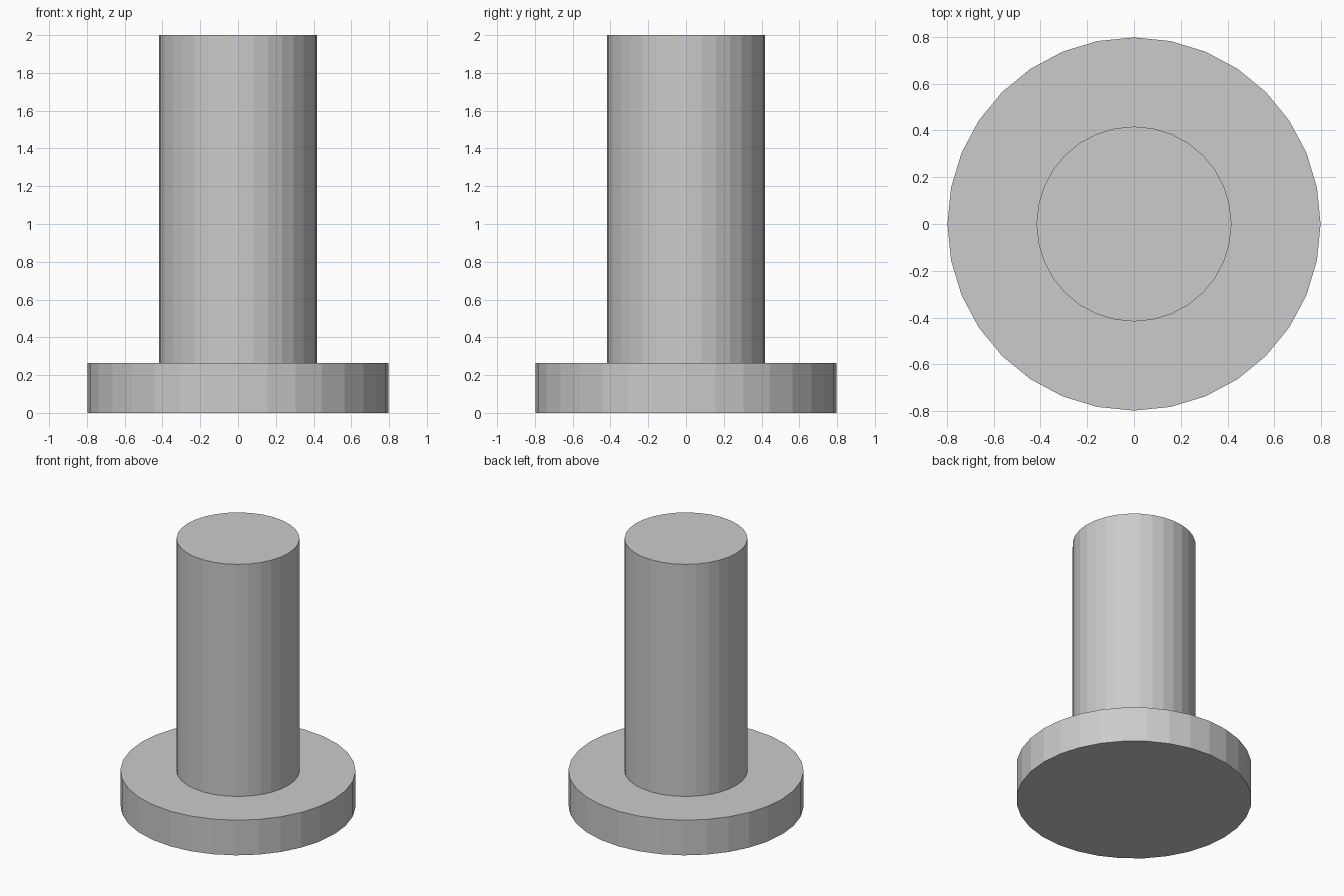
import bpy, bmesh
from math import sin, cos, tau

if "Cube" in bpy.data.objects:
    bpy.data.objects.remove(bpy.data.objects["Cube"])

SIDES = 32
# Profile (radius, z): flange base, flange rim, shaft foot, shaft top
PROFILE = [(0.798, 0.0), (0.798, 0.263), (0.417, 0.263), (0.417, 2.0)]

bm = bmesh.new()
rings = [[bm.verts.new((r * cos(tau * i / SIDES), r * sin(tau * i / SIDES), z))
          for i in range(SIDES)] for r, z in PROFILE]

# Walls between neighbouring rings
for low, high in zip(rings, rings[1:]):
    for i in range(SIDES):
        j = (i + 1) % SIDES
        bm.faces.new((low[i], low[j], high[j], high[i]))

# Flat end caps
bm.faces.new(rings[0][::-1])
bm.faces.new(rings[-1])

# Flanged pin as one closed solid, flat shaded
mesh = bpy.data.meshes.new("flanged_pin")
bm.to_mesh(mesh)
bm.free()
bpy.context.collection.objects.link(bpy.data.objects.new("flanged_pin", mesh))
